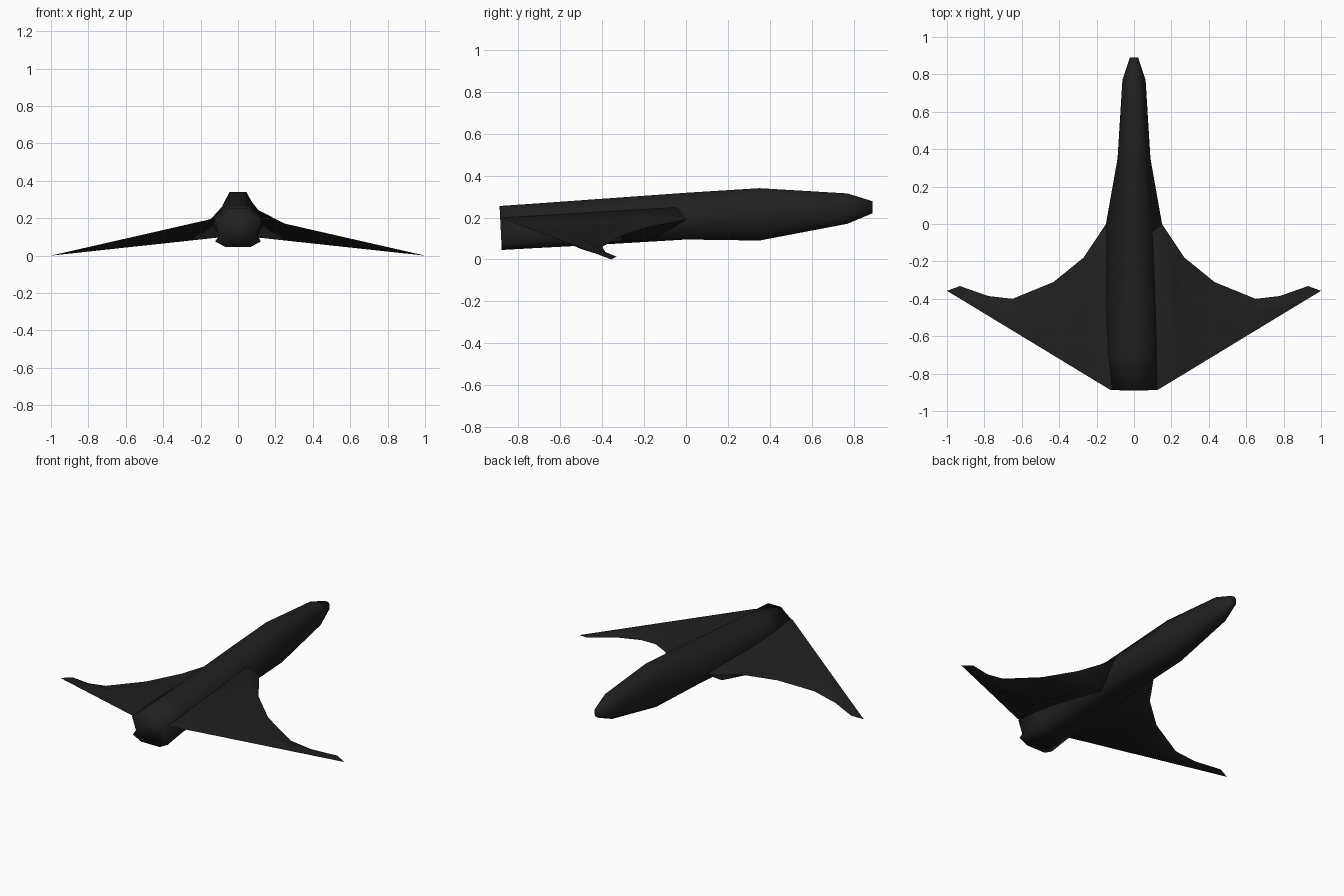
import bpy, bmesh

if "Cube" in bpy.data.objects:
    bpy.data.objects.remove(bpy.data.objects["Cube"])

black = bpy.data.materials.new("matte_black")
black.diffuse_color = (0.014, 0.014, 0.014, 1)
black.use_nodes = True
black.node_tree.nodes["Principled BSDF"].inputs["Base Color"].default_value = black.diffuse_color


def finish(name, verts, faces, angle):
    mesh = bpy.data.meshes.new(name)
    mesh.from_pydata(verts, [], faces)
    bm = bmesh.new()
    bm.from_mesh(mesh)
    bmesh.ops.remove_doubles(bm, verts=bm.verts, dist=0.0005)
    bmesh.ops.recalc_face_normals(bm, faces=bm.faces)
    bm.to_mesh(mesh)
    bm.free()
    obj = bpy.data.objects.new(name, mesh)
    bpy.context.collection.objects.link(obj)
    mesh.materials.append(black)
    bpy.ops.object.select_all(action='DESELECT')
    obj.select_set(True)
    bpy.context.view_layer.objects.active = obj
    bpy.ops.object.shade_smooth_by_angle(angle=angle)
    return obj


# Fuselage: half sections (x, z) from top to bottom, at each y
sections = [
    (0.89, [(.012, .278), (.02, .265), (.022, .25), (.02, .235), (.015, .225), (.01, .22)]),
    (0.77, [(.03, .315), (.052, .28), (.062, .245), (.055, .21), (.042, .185), (.02, .17)]),
    (0.35, [(.045, .34), (.072, .29), (.088, .225), (.082, .16), (.065, .115), (.035, .09)]),
    (0.0, [(.045, .318), (.085, .262), (.15, .19), (.105, .14), (.08, .11), (.045, .095)]),
    (-0.45, [(.045, .286), (.085, .25), (.15, .193), (.105, .115), (.09, .09), (.05, .068)]),
    (-0.70, [(.045, .268), (.08, .24), (.14, .194), (.105, .11), (.1, .08), (.055, .055)]),
    (-0.885, [(.045, .255), (.075, .23), (.125, .194), (.1, .11), (.122, .075), (.065, .045)]),
]
verts, faces = [], []
for y, half in sections:
    ring = half + [(-x, z) for x, z in reversed(half)]
    # the tail end leans slightly backwards at the top
    lean = 0.05 if y < -0.8 else 0
    verts += [(x, y - lean * (z - .15), z) for x, z in ring]
n = 12
for i in range(len(sections) - 1):
    for j in range(n):
        k = (j + 1) % n
        faces.append((i * n + j, i * n + k, (i + 1) * n + k, (i + 1) * n + j))
faces.append(tuple(range(n)))
faces.append(tuple(range(len(verts) - n, len(verts))))
finish("fuselage", verts, faces, 3.14)


# Wings: leading edge (x, y, z), crease line (x, y), trailing edge x,
# and how far the lower crease sits behind the upper one
stations = [
    ((.06, .02, .18), (.05, -.02), .05, .2),
    ((.15, 0, .19), (.14, -.04), .13, .12),
    ((.27, -.18, .155), (.21, -.20), .25, .12),
    ((.43, -.31, .112), (.255, -.34), .38, .08),
    ((.65, -.40, .06), (.37, -.44), .58, .03),
    ((.78, -.385, .035), (.56, -.495), .74, 0),
    ((.93, -.332, .013), (.80, -.41), .90, 0),
    ((1.0, -.357, 0), (1.0, -.357), 1.0, 0),
]


def wing(name, side, root_rise):
    verts, faces = [], []
    for i, (lead, (cx, cy), tx, back) in enumerate(stations):
        upper = (cx, cy, .228 * (1 - cx))
        if i == 1 and root_rise:
            upper = (.095, cy, .25)  # fairing that blends into the body side
        lower = (cx, cy - back, .108 * (1 - cx))
        ty = max(-.885, -.885 + (tx - .13) * .607)
        trail = (tx, ty, .228 * (1 - max(tx, .13)))
        verts += [(side * x, y, z) for x, y, z in (lead, upper, trail, lower)]
    for i in range(len(stations) - 1):
        for j in range(4):
            k = (j + 1) % 4
            faces.append((i * 4 + j, i * 4 + k, i * 4 + 4 + k, i * 4 + 4 + j))
    finish(name, verts, faces, 1.3)


wing("right_wing", 1, True)
wing("left_wing", -1, False)
